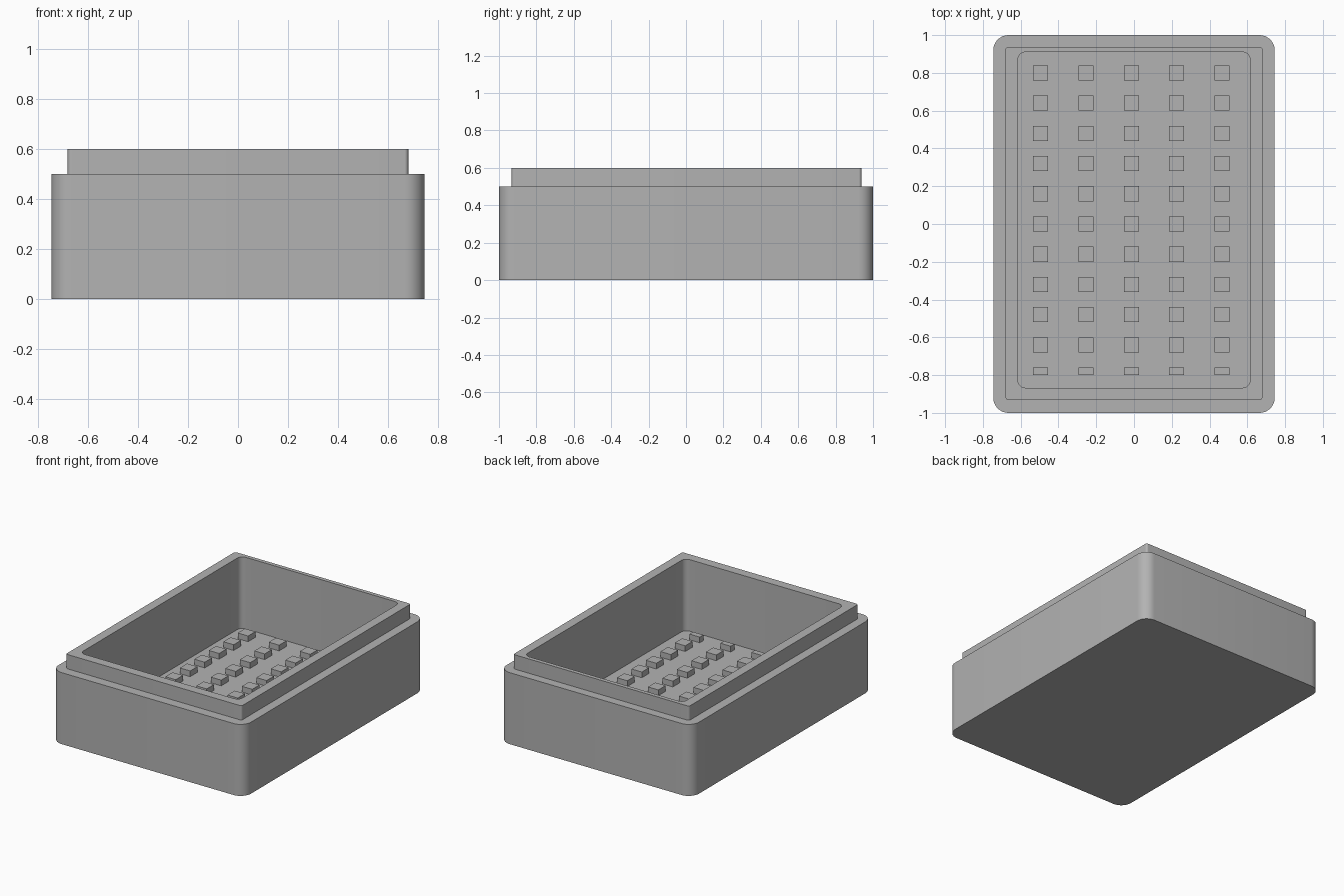
import bpy, bmesh, math

if "Cube" in bpy.data.objects:
    bpy.data.objects.remove(bpy.data.objects["Cube"], do_unlink=True)

GREY = (0.45, 0.45, 0.45, 1)
material = bpy.data.materials.new("plain_grey")
material.use_nodes = True
material.diffuse_color = GREY
material.node_tree.nodes["Principled BSDF"].inputs["Base Color"].default_value = GREY


def make_object(name, bm):
    bmesh.ops.recalc_face_normals(bm, faces=bm.faces)
    mesh = bpy.data.meshes.new(name)
    bm.to_mesh(mesh)
    bm.free()
    mesh.materials.append(material)
    obj = bpy.data.objects.new(name, mesh)
    bpy.context.collection.objects.link(obj)
    return obj


def rounded_loop(bm, half_x, y_min, y_max, radius, z, steps=8):
    """Ring of vertices around a rectangle with rounded corners."""
    corners = [(half_x, y_max), (-half_x, y_max), (-half_x, y_min), (half_x, y_min)]
    signs = [(1, 1), (-1, 1), (-1, -1), (1, -1)]
    ring = []
    for i, ((cx, cy), (sx, sy)) in enumerate(zip(corners, signs)):
        for k in range(steps + 1):
            a = math.pi / 2 * (i + k / steps)
            ring.append(bm.verts.new((cx - sx * radius + radius * math.cos(a),
                                      cy - sy * radius + radius * math.sin(a), z)))
    return ring


# Open box: outer wall, step, raised rim and cavity as one lofted shell
outer = (0.745, -1.0, 1.0, 0.08)
rim = (0.68, -0.932, 0.938, 0.015)
cavity = (0.615, -0.867, 0.91, 0.04)
sections = [(outer, 0), (outer, 0.5), (rim, 0.5), (rim, 0.6), (cavity, 0.6), (cavity, 0.1)]

bm = bmesh.new()
rings = [rounded_loop(bm, *shape, z) for shape, z in sections]
for lower, upper in zip(rings, rings[1:]):
    for i in range(len(lower)):
        j = (i + 1) % len(lower)
        bm.faces.new((lower[i], lower[j], upper[j], upper[i]))
bm.faces.new(rings[0])
bm.faces.new(rings[-1])
box = make_object("box_body", bm)
bpy.ops.object.select_all(action='DESELECT')
box.select_set(True)
bpy.context.view_layer.objects.active = box
bpy.ops.object.shade_smooth_by_angle(angle=math.radians(30))

# Grid of small square studs on the floor; the front row is cut to half depth
bm = bmesh.new()
for col in range(5):
    for row in range(11):
        x = -0.494 + 0.24 * col
        back = 0.84 - 0.16 * row
        depth = 0.04 if row == 10 else 0.08
        stud = bmesh.ops.create_cube(bm, size=1)["verts"]
        bmesh.ops.scale(bm, vec=(0.08, depth, 0.04), verts=stud)
        bmesh.ops.translate(bm, vec=(x, back - depth / 2, 0.12), verts=stud)
make_object("floor_studs", bm)
